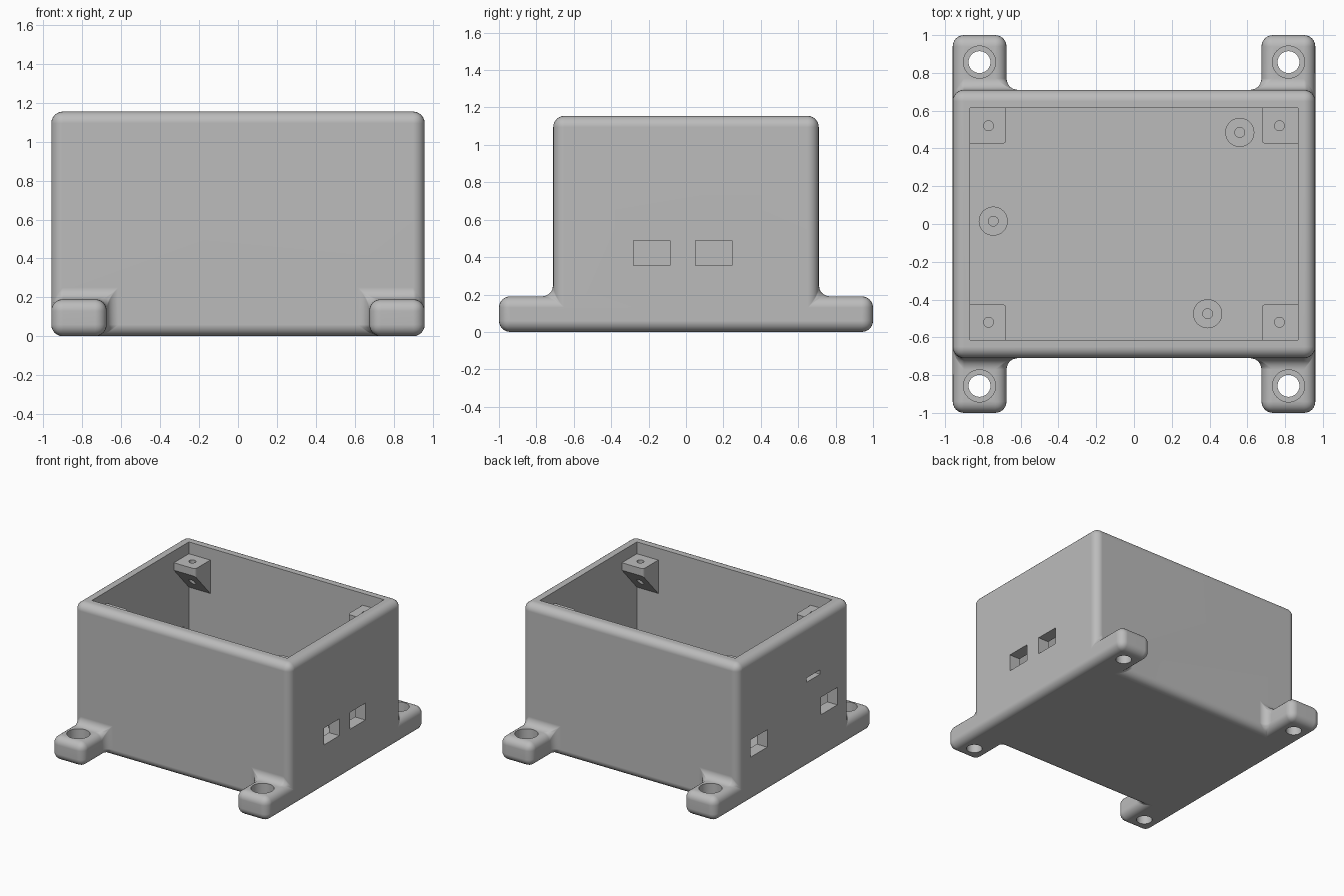
import bpy, bmesh
from mathutils import Matrix, Vector

if "Cube" in bpy.data.objects:
    bpy.data.objects.remove(bpy.data.objects["Cube"])

# One plain grey plastic
GREY = (0.5, 0.5, 0.5, 1)
plastic = bpy.data.materials.new("grey_plastic")
plastic.use_nodes = True
plastic.diffuse_color = GREY
plastic.node_tree.nodes["Principled BSDF"].inputs["Base Color"].default_value = GREY

# Main sizes
HX, HY, TOP = 0.96, 0.71, 1.155      # body half sizes and height
CX, CY, FLOOR = 0.867, 0.615, 0.095  # cavity half sizes and floor
FOOT_X, FOOT_TOP = 0.675, 0.19
ROUND = 0.06
BOSS, BOSS_TOP = 0.19, 1.06
SIGNS = [(sx, sy) for sx in (-1, 1) for sy in (-1, 1)]


def add_object(name, bm):
    bmesh.ops.recalc_face_normals(bm, faces=bm.faces)
    mesh = bpy.data.meshes.new(name)
    bm.to_mesh(mesh)
    bm.free()
    mesh.materials.append(plastic)
    ob = bpy.data.objects.new(name, mesh)
    bpy.context.collection.objects.link(ob)
    return ob


def box(name, lo, hi):
    lo, hi = Vector(lo), Vector(hi)
    bm = bmesh.new()
    bmesh.ops.create_cube(bm, size=1)
    bmesh.ops.scale(bm, vec=hi - lo, verts=bm.verts)
    bmesh.ops.translate(bm, vec=(lo + hi) / 2, verts=bm.verts)
    return add_object(name, bm)


def cylinder(name, x, y, r, z0, z1):
    bm = bmesh.new()
    bmesh.ops.create_cone(bm, cap_ends=True, segments=40, radius1=r, radius2=r,
                          depth=z1 - z0,
                          matrix=Matrix.Translation((x, y, (z0 + z1) / 2)))
    return add_object(name, bm)


def apply_modifiers(ob):
    bpy.context.view_layer.update()
    graph = bpy.context.evaluated_depsgraph_get()
    mesh = bpy.data.meshes.new_from_object(ob.evaluated_get(graph))
    ob.modifiers.clear()
    ob.data = mesh


def cut(ob, cutter):
    mod = ob.modifiers.new("cut", 'BOOLEAN')
    mod.operation, mod.solver, mod.object = 'DIFFERENCE', 'EXACT', cutter
    apply_modifiers(ob)
    bpy.data.objects.remove(cutter)


def smooth(ob):
    bpy.ops.object.select_all(action='DESELECT')
    ob.select_set(True)
    bpy.context.view_layer.objects.active = ob
    bpy.ops.object.shade_smooth_by_angle(angle=0.6)
    mod = ob.modifiers.new("flat_face_normals", 'WEIGHTED_NORMAL')
    mod.keep_sharp = True


# Solid body with four corner feet, made from the filled cells of a grid
xs, ys, zs = (-HX, -FOOT_X, FOOT_X, HX), (-1, -HY, HY, 1), (0, FOOT_TOP, TOP)


def filled(i, j, k):
    if not (0 <= i < 3 and 0 <= j < 3 and 0 <= k < 2):
        return False
    return j == 1 or (k == 0 and i != 1)


bm = bmesh.new()
for i, j, k in [(i, j, k) for i in range(3) for j in range(3) for k in range(2)]:
    if not filled(i, j, k):
        continue
    for axis in range(3):
        for side in (0, 1):
            cell = [i, j, k]
            cell[axis] += 2 * side - 1
            if filled(*cell):
                continue
            corners = []
            for a, b in ((0, 0), (1, 0), (1, 1), (0, 1)):
                o = [0, 0, 0]
                o[axis], o[(axis + 1) % 3], o[(axis + 2) % 3] = side, a, b
                corners.append(bm.verts.new((xs[i + o[0]], ys[j + o[1]], zs[k + o[2]])))
            bm.faces.new(corners)
bmesh.ops.remove_doubles(bm, verts=bm.verts, dist=1e-4)
bmesh.ops.recalc_face_normals(bm, faces=bm.faces)
bmesh.ops.dissolve_limit(bm, angle_limit=0.02, verts=bm.verts, edges=bm.edges)
enclosure = add_object("enclosure", bm)

# Rounded edges and fillets
bevel = enclosure.modifiers.new("round", 'BEVEL')
bevel.width, bevel.segments, bevel.limit_method = ROUND, 6, 'ANGLE'
bevel.use_clamp_overlap = False
apply_modifiers(enclosure)

# Open cavity
cut(enclosure, box("cavity_cutter", (-CX, -CY, FLOOR), (CX, CY, TOP + 0.2)))

# Connector windows in the side walls: side, y range, z range
for side, y0, y1, z0, z1 in ((1, -0.28, -0.085, 0.355, 0.49), (1, 0.05, 0.245, 0.355, 0.49),
                             (-1, 0.34, 0.55, 0.36, 0.5), (-1, -0.55, -0.34, 0.36, 0.5),
                             (-1, -0.33, -0.16, 0.69, 0.725)):
    a, b = sorted((side * 0.8, side * 1.1))
    cut(enclosure, box("window_cutter", (a, y0, z0), (b, y1, z1)))

# Stepped screw holes in the feet
for sx, sy in SIGNS:
    x, y = sx * 0.818, sy * 0.857
    cut(enclosure, cylinder("hole_cutter", x, y, 0.058, -0.1, 0.3))
    cut(enclosure, cylinder("counterbore_cutter", x, y, 0.085, 0.095, 0.3))
smooth(enclosure)

# Lid screw bosses hanging in the cavity corners, sloped underneath
for sx, sy in SIGNS:
    inner_x, inner_y, sunk = CX - BOSS, CY - BOSS, 0.02
    bm = bmesh.new()
    profile = [(inner_y, BOSS_TOP), (CY + sunk, BOSS_TOP),
               (CY + sunk, BOSS_TOP - 0.27 - sunk), (inner_y, BOSS_TOP - 0.06)]
    face = bm.faces.new([bm.verts.new((sx * inner_x, sy * y, z)) for y, z in profile])
    grown = bmesh.ops.extrude_face_region(bm, geom=[face])["geom"]
    bmesh.ops.translate(bm, vec=(sx * (BOSS + sunk), 0, 0),
                        verts=[v for v in grown if isinstance(v, bmesh.types.BMVert)])
    free_edge = [e for e in bm.edges if all(abs(abs(v.co.x) - inner_x) < 1e-4 and
                 abs(abs(v.co.y) - inner_y) < 1e-4 for v in e.verts)]
    bmesh.ops.bevel(bm, geom=free_edge, offset=0.02, segments=4, profile=0.5, affect='EDGES')
    name = ("front" if sy < 0 else "back") + ("_left" if sx > 0 else "_right") + "_lid_boss"
    boss = add_object(name, bm)
    cut(boss, cylinder("screw_cutter", sx * 0.77, sy * 0.52, 0.026, 0.5, 1.3))
    smooth(boss)

# Board standoffs on the floor
for n, (x, y) in enumerate(((0.56, 0.485), (-0.745, 0.015), (0.39, -0.475)), 1):
    post = cylinder(f"board_standoff_{n}", x, y, 0.077, FLOOR - 0.02, FLOOR + 0.19)
    cut(post, cylinder("screw_cutter", x, y, 0.026, FLOOR, 0.5))
    smooth(post)
